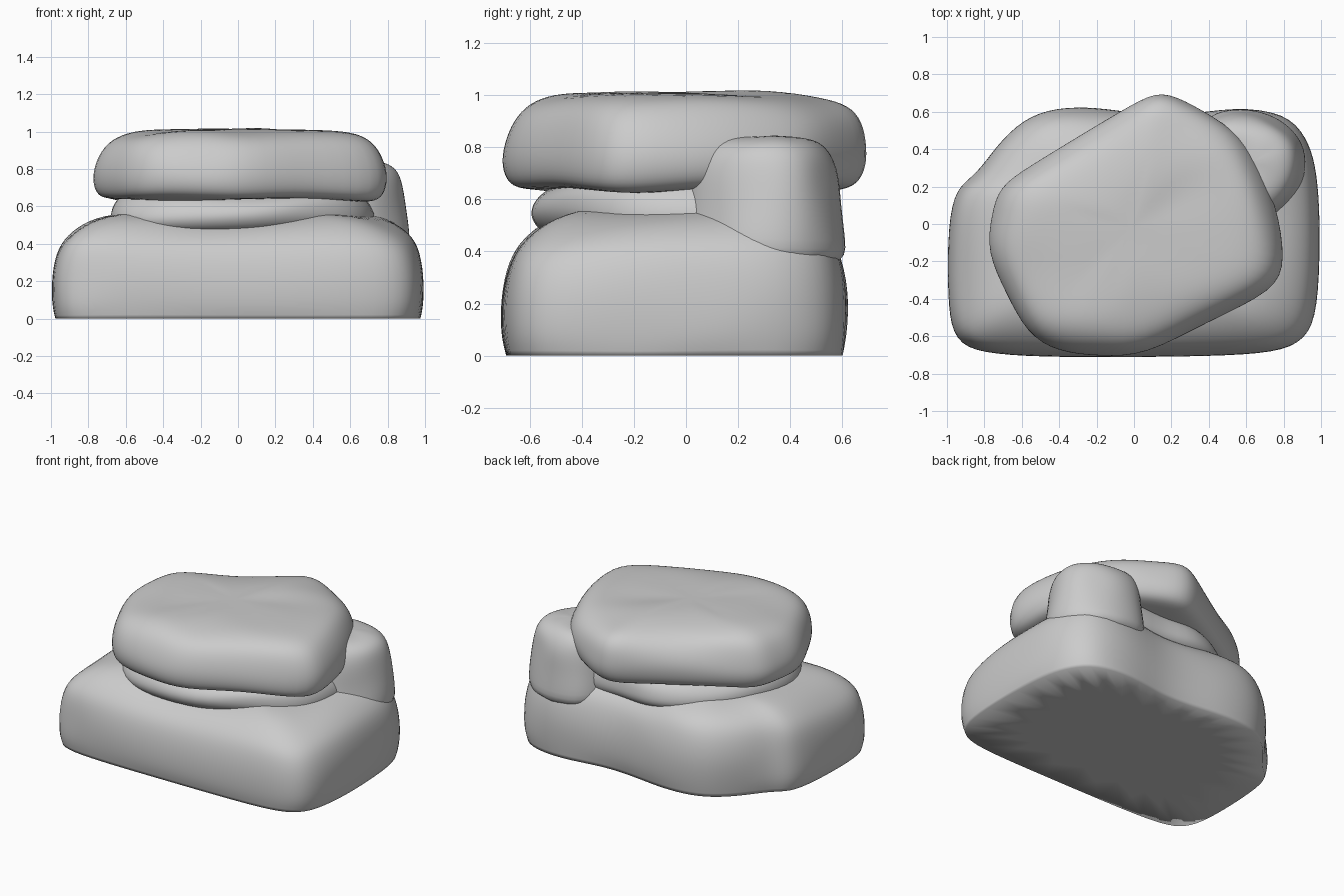
import bpy, bmesh
from mathutils import Vector, noise

if "Cube" in bpy.data.objects:
    bpy.data.objects.remove(bpy.data.objects["Cube"])


def rock(name, outline, rings, rough=0.025, tilt=0.0, lean=0.0, seed=0.0, flat=False):
    """Loft an outline through (inset, z) rings, roughen it, then smooth it."""
    bm = bmesh.new()
    n = len(outline)
    c = Vector((sum(p[0] for p in outline) / n, sum(p[1] for p in outline) / n))
    z0, z1 = rings[0][1], rings[-1][1]
    loops = []
    for k, (inset, z) in enumerate(rings):
        t = (z - z0) / (z1 - z0)
        loop = []
        for p in outline:
            d = Vector(p) - c
            q = c + d * max(0.1, 1 - inset / d.length)
            v = Vector((q.x, q.y + lean * t * max(0, q.y), z + tilt * t * q.y))
            if not (flat and k == 0):
                o = Vector((seed, seed * 2, 0))
                a = noise.noise(v * 3.2 + o) * rough + noise.noise(v * 7 + o) * rough * 0.5
                v.x -= d.normalized().x * abs(a)
                v.y -= d.normalized().y * abs(a)
                v.z += a * 0.8
            loop.append(bm.verts.new(v))
        loops.append(loop)
    for a, b in zip(loops, loops[1:]):
        for i in range(n):
            j = (i + 1) % n
            bm.faces.new((a[i], a[j], b[j], b[i]))
    # caps
    base = bm.faces.new(loops[0][::-1])
    top = bm.verts.new(sum((v.co for v in loops[-1]), Vector()) / n)
    for i in range(n):
        bm.faces.new((loops[-1][i], loops[-1][(i + 1) % n], top))
    if flat:
        crease = bm.edges.layers.float.new("crease_edge")
        for e in base.edges:
            e[crease] = 1.0
    me = bpy.data.meshes.new(name)
    bm.to_mesh(me)
    bm.free()
    ob = bpy.data.objects.new(name, me)
    bpy.context.collection.objects.link(ob)
    s = ob.modifiers.new("smooth", "SUBSURF")
    s.levels = s.render_levels = 2
    for f in me.polygons:
        f.use_smooth = True
    return ob


# broad base boulder
rock("base_boulder",
     [(-1.01, -.4), (-.98, -.6), (-.88, -.69), (-.6, -.715), (-.2, -.72), (.3, -.715),
      (.7, -.70), (.89, -.65), (.98, -.52), (1.01, -.2), (1.0, .1), (.98, .32),
      (.93, .47), (.82, .6), (.55, .64), (.25, .58), (0, .6), (-.2, .63), (-.42, .63),
      (-.6, .57), (-.75, .42), (-.86, .26), (-.96, .2), (-1.0, 0)],
     [(.03, 0), (0, .08), (0, .24), (.035, .39), (.1, .47), (.22, .54), (.42, .58)],
     rough=.035, tilt=.05, seed=3, flat=True)

# squeezed rock between base and slab
rock("middle_rock",
     [(-.72, -.2), (-.6, -.5), (-.3, -.6), (.1, -.61), (.42, -.5), (.68, -.3), (.76, 0),
      (.72, .3), (.5, .54), (.2, .5), (-.05, .56), (-.3, .48), (-.5, .3), (-.66, .1)],
     [(.1, .42), (0, .5), (.0, .57), (.03, .63), (.1, .68), (.25, .72)],
     rough=.06, seed=8)

# upright shoulder rock at the back right
rock("shoulder_rock",
     [(.93, .38), (.92, .22), (.83, .07), (.65, -.05), (.4, .0), (.25, .25), (.3, .5),
      (.42, .61), (.62, .63), (.78, .58), (.88, .49)],
     [(.0, .32), (.0, .45), (.02, .58), (.03, .7), (.06, .79), (.13, .83), (.22, .83)],
     rough=.04, seed=5)

# capping slab
rock("top_slab",
     [(-.80, -.15), (-.69, -.38), (-.59, -.6), (-.42, -.7), (-.18, -.715), (.06, -.715),
      (.4, -.54), (.78, -.37), (.83, -.2), (.77, .1), (.67, .33), (.56, .5), (.32, .63),
      (.15, .71), (0, .64), (-.3, .47), (-.56, .31), (-.73, .2), (-.77, .05)],
     [(.3, .63), (.1, .635), (.025, .655), (0, .73), (.01, .81), (.045, .90), (.1, .965),
      (.2, 1.0), (.38, 1.01)],
     rough=.035, lean=.08, seed=1)
